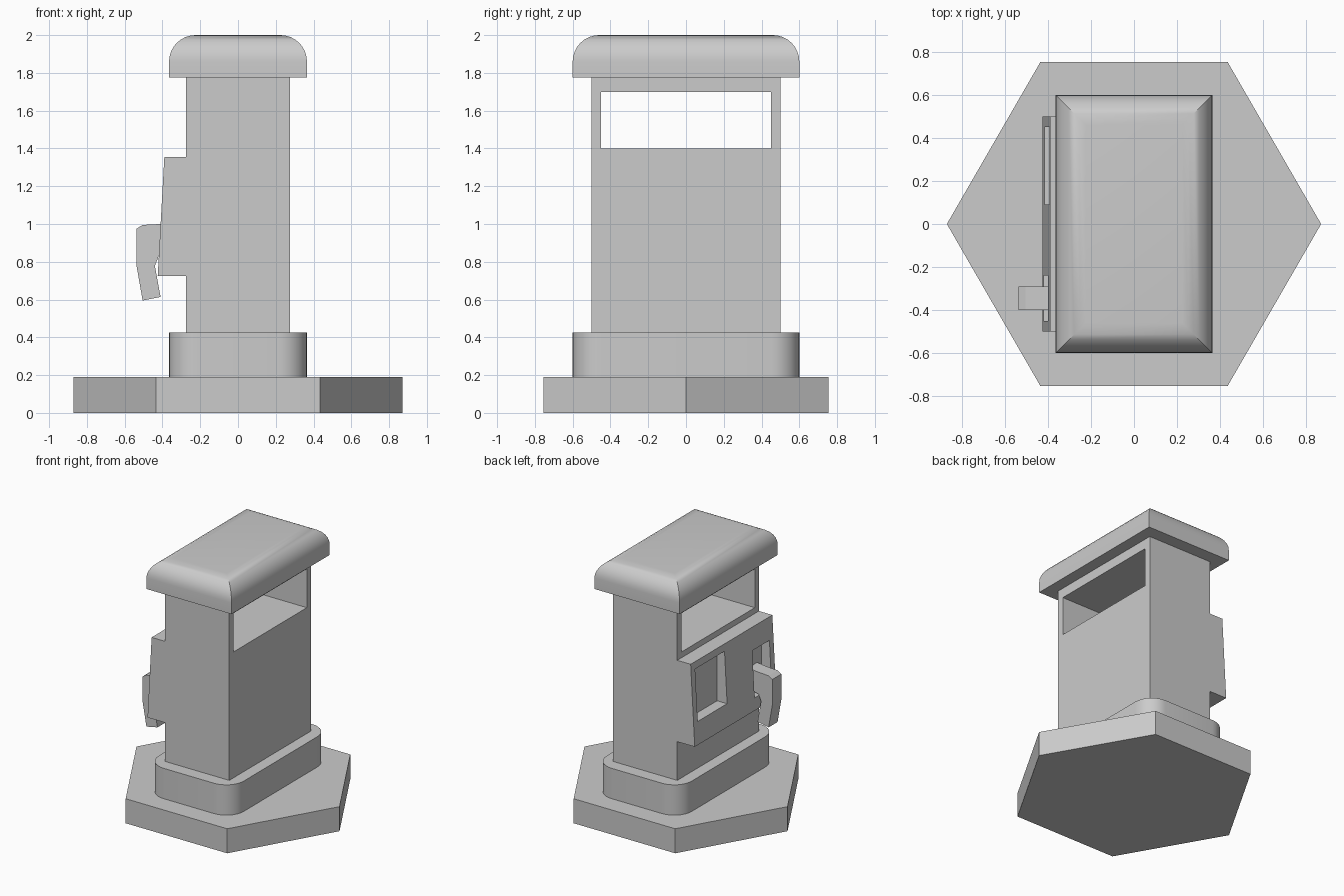
import bpy, bmesh, math

if "Cube" in bpy.data.objects:
    bpy.data.objects.remove(bpy.data.objects["Cube"])


def finish(name, bm, smooth=False):
    bmesh.ops.recalc_face_normals(bm, faces=bm.faces)
    mesh = bpy.data.meshes.new(name)
    bm.to_mesh(mesh)
    bm.free()
    ob = bpy.data.objects.new(name, mesh)
    bpy.context.collection.objects.link(ob)
    bpy.ops.object.select_all(action='DESELECT')
    bpy.context.view_layer.objects.active = ob
    ob.select_set(True)
    if smooth:
        bpy.ops.object.shade_smooth_by_angle(angle=math.radians(35))
    return ob


def box(name, x, y, z, pick=None, radius=0.0):
    """Box from (min, max) ranges; edges chosen by pick are rounded."""
    bm = bmesh.new()
    bmesh.ops.create_cube(bm, size=1)
    for v in bm.verts:
        v.co = [r[0] + (c + 0.5) * (r[1] - r[0]) for c, r in zip(v.co, (x, y, z))]
    if pick:
        bmesh.ops.bevel(bm, geom=[e for e in bm.edges if pick(e)], offset=radius,
                        offset_type='OFFSET', segments=8, profile=0.5, affect='EDGES')
    return finish(name, bm, bool(pick))


def extrude_y(name, profile, y0, y1):
    """Prism from an x-z profile, running along y."""
    bm = bmesh.new()
    face = bm.faces.new([bm.verts.new((x, y0, z)) for x, z in profile])
    ext = bmesh.ops.extrude_face_region(bm, geom=[face])
    moved = [g for g in ext['geom'] if isinstance(g, bmesh.types.BMVert)]
    bmesh.ops.translate(bm, verts=moved, vec=(0, y1 - y0, 0))
    return finish(name, bm)


def cut(target, cutter):
    mod = target.modifiers.new("opening", 'BOOLEAN')
    mod.operation = 'DIFFERENCE'
    mod.solver = 'EXACT'
    mod.object = cutter
    cutter.hide_render = True
    bpy.context.view_layer.objects.active = target
    bpy.ops.object.modifier_apply(modifier=mod.name)
    bpy.data.objects.remove(cutter)


# Hexagonal base slab
bm = bmesh.new()
ring = [bm.verts.new((0.87 * math.cos(math.pi * i / 3), 0.87 * math.sin(math.pi * i / 3), 0))
        for i in range(6)]
ext = bmesh.ops.extrude_face_region(bm, geom=[bm.faces.new(ring)])
bmesh.ops.translate(bm, verts=[g for g in ext['geom'] if isinstance(g, bmesh.types.BMVert)],
                    vec=(0, 0, 0.19))
finish("hexagonal_base", bm)

# Plinth with rounded upright corners
box("plinth", (-0.365, 0.365), (-0.6, 0.6), (0.19, 0.425),
    lambda e: abs(e.verts[0].co.z - e.verts[1].co.z) > 0.1, 0.15)

# Main body with a window right through it
body = box("body", (-0.275, 0.275), (-0.5, 0.5), (0.425, 1.775))
cut(body, box("window_cutter", (-1, 1), (-0.45, 0.45), (1.4, 1.7)))

# Cap with rounded top edges
box("cap", (-0.365, 0.365), (-0.6, 0.6), (1.775, 2.0),
    lambda e: all(v.co.z > 1.9 for v in e.verts), 0.14)

# Sloping side panel with a display recess and a nozzle recess
panel = extrude_y("side_panel", [(-0.275, 0.725), (-0.425, 0.725), (-0.39, 1.355),
                                 (-0.275, 1.355)], -0.5, 0.5)
cut(panel, box("display_cutter", (-0.6, -0.33), (0.09, 0.45), (0.9, 1.3)))
cut(panel, box("nozzle_cutter", (-0.6, -0.33), (-0.45, -0.24), (0.82, 1.18)))

# Bent nozzle handle hanging from its recess
extrude_y("nozzle_handle", [(-0.33, 1.01), (-0.41, 1.0), (-0.505, 0.995), (-0.537, 0.975),
                            (-0.537, 0.778), (-0.505, 0.595), (-0.41, 0.614),
                            (-0.44, 0.778), (-0.42, 0.83), (-0.33, 0.85)], -0.4, -0.29)
